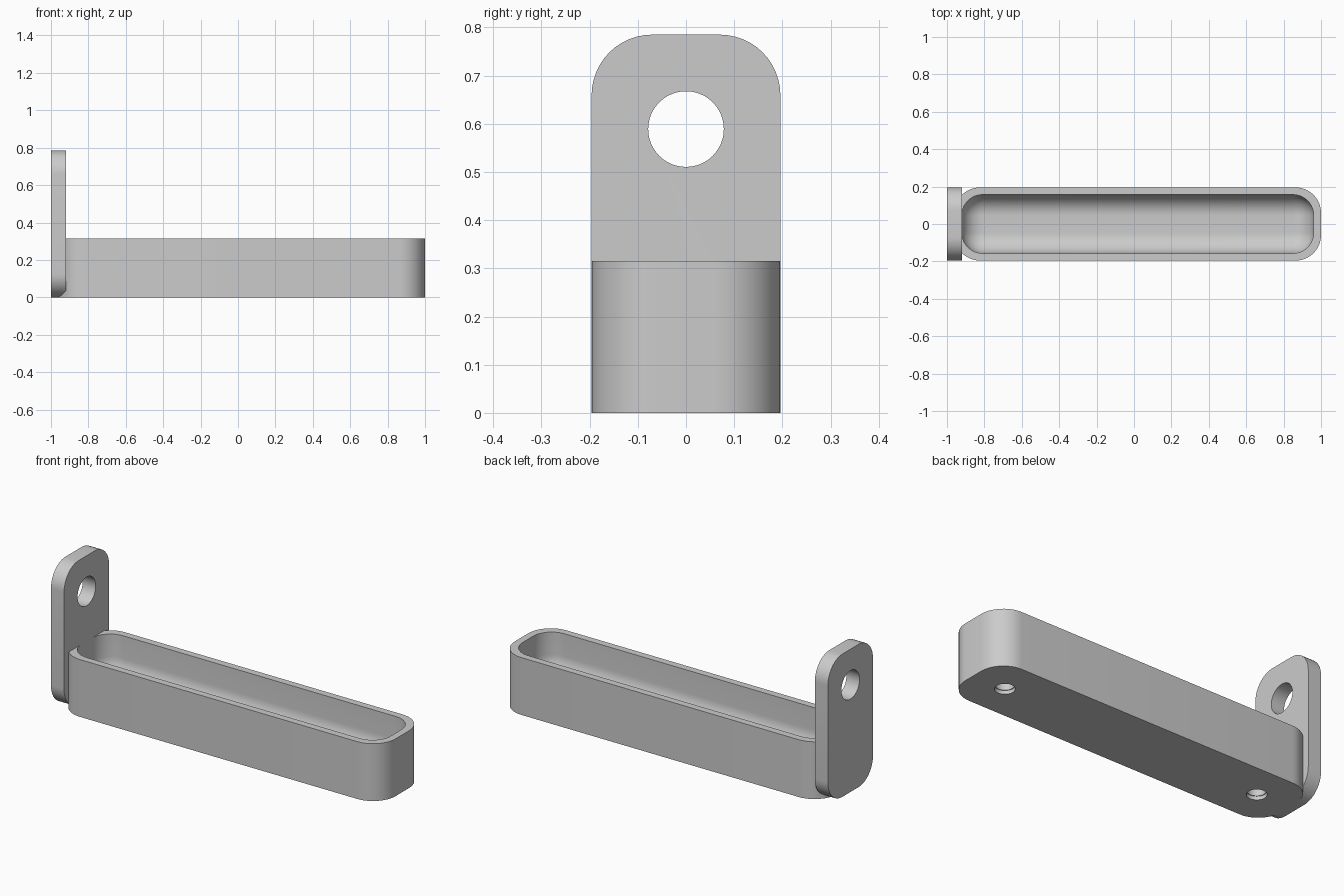
import bpy, bmesh, math
from mathutils import Vector, Matrix

if "Cube" in bpy.data.objects:
    bpy.data.objects.remove(bpy.data.objects["Cube"], do_unlink=True)

grey = bpy.data.materials.new("plain grey")
grey.use_nodes = True
colour = (0.6, 0.6, 0.6, 1)
grey.diffuse_color = colour
grey.node_tree.nodes["Principled BSDF"].inputs["Base Color"].default_value = colour

HALF_W, HEIGHT, WALL, FLOOR = 0.196, 0.315, 0.039, 0.079
TRAY_X, TRAY_HALF = 0.02, 0.98


def rounded_rect(hx, hy, r, z, steps=12):
    """Closed ring of points around a rectangle with rounded corners."""
    ring = []
    for k, (sx, sy) in enumerate([(1, 1), (-1, 1), (-1, -1), (1, -1)]):
        for i in range(steps + 1):
            a = math.pi / 2 * (k + i / steps)
            ring.append(Vector((sx * (hx - r) + r * math.cos(a),
                                sy * (hy - r) + r * math.sin(a), z)))
    return ring


def skin(name, rings, matrix):
    """Join the rings in order and cap the first and last."""
    bm = bmesh.new()
    loops = [[bm.verts.new(matrix @ p) for p in ring] for ring in rings]
    n = len(loops[0])
    for a, b in zip(loops, loops[1:]):
        for i in range(n):
            j = (i + 1) % n
            bm.faces.new((a[i], a[j], b[j], b[i]))
    bm.faces.new(loops[0][::-1])
    bm.faces.new(loops[-1])
    bmesh.ops.recalc_face_normals(bm, faces=bm.faces)
    mesh = bpy.data.meshes.new(name)
    bm.to_mesh(mesh)
    bm.free()
    mesh.materials.append(grey)
    ob = bpy.data.objects.new(name, mesh)
    bpy.context.collection.objects.link(ob)
    return ob


def combine(ob, other, operation):
    """Apply a boolean and remove the second object."""
    bpy.ops.object.select_all(action='DESELECT')
    ob.select_set(True)
    bpy.context.view_layer.objects.active = ob
    mod = ob.modifiers.new("combine", 'BOOLEAN')
    mod.operation, mod.solver, mod.object = operation, 'EXACT', other
    bpy.ops.object.modifier_apply(modifier=mod.name)
    bpy.data.objects.remove(other, do_unlink=True)


def drill(ob, centre, radius, depth, rotation=(0, 0, 0)):
    """Cut a round hole."""
    bpy.ops.mesh.primitive_cylinder_add(vertices=48, radius=radius, depth=depth,
                                        location=centre, rotation=rotation)
    cutter = bpy.context.object
    cutter.hide_render = True
    cutter.data.materials.append(grey)
    combine(ob, cutter, 'DIFFERENCE')


# Tray: outer wall, rim, inner wall and a filleted floor
OUTER_R, INNER_R = 0.137, 0.112
in_x, in_y = TRAY_HALF - WALL, HALF_W - WALL
rings = [rounded_rect(TRAY_HALF, HALF_W, OUTER_R, 0),
         rounded_rect(TRAY_HALF, HALF_W, OUTER_R, HEIGHT),
         rounded_rect(in_x, in_y, INNER_R, HEIGHT)]
for i in range(13):
    a = math.pi / 2 * i / 12
    inset = (INNER_R - 0.001) * (1 - math.cos(a))
    rings.append(rounded_rect(in_x - inset, in_y - inset, INNER_R - inset,
                              FLOOR + INNER_R * (1 - math.sin(a))))
tray = skin("tray_with_end_plate", rings, Matrix.Translation((TRAY_X, 0, 0)))

# Upright end plate with rounded corners, fused to the tray
PLATE_H, PLATE_T = 0.785, 0.0795
stand = Matrix.Translation((-1, 0, PLATE_H / 2)) @ Matrix.Rotation(math.pi / 2, 4, 'Y')
plate = skin("end_plate",
             [rounded_rect(PLATE_H / 2, HALF_W, 0.126, z) for z in (0, PLATE_T)], stand)
combine(tray, plate, 'UNION')

# Hanging hole through the plate
drill(tray, (-1 + PLATE_T / 2, 0, 0.589), 0.0785, 0.3, (0, math.pi / 2, 0))

# Two stepped blind pockets in the underside
for side in (-1, 1):
    for radius, depth in ((0.05, 0.02), (0.046, 0.055)):
        drill(tray, (TRAY_X + side * 0.784, 0, 0), radius, depth * 2)

bpy.ops.object.select_all(action='DESELECT')
tray.select_set(True)
bpy.context.view_layer.objects.active = tray
bpy.ops.object.shade_smooth_by_angle(angle=math.radians(30))
